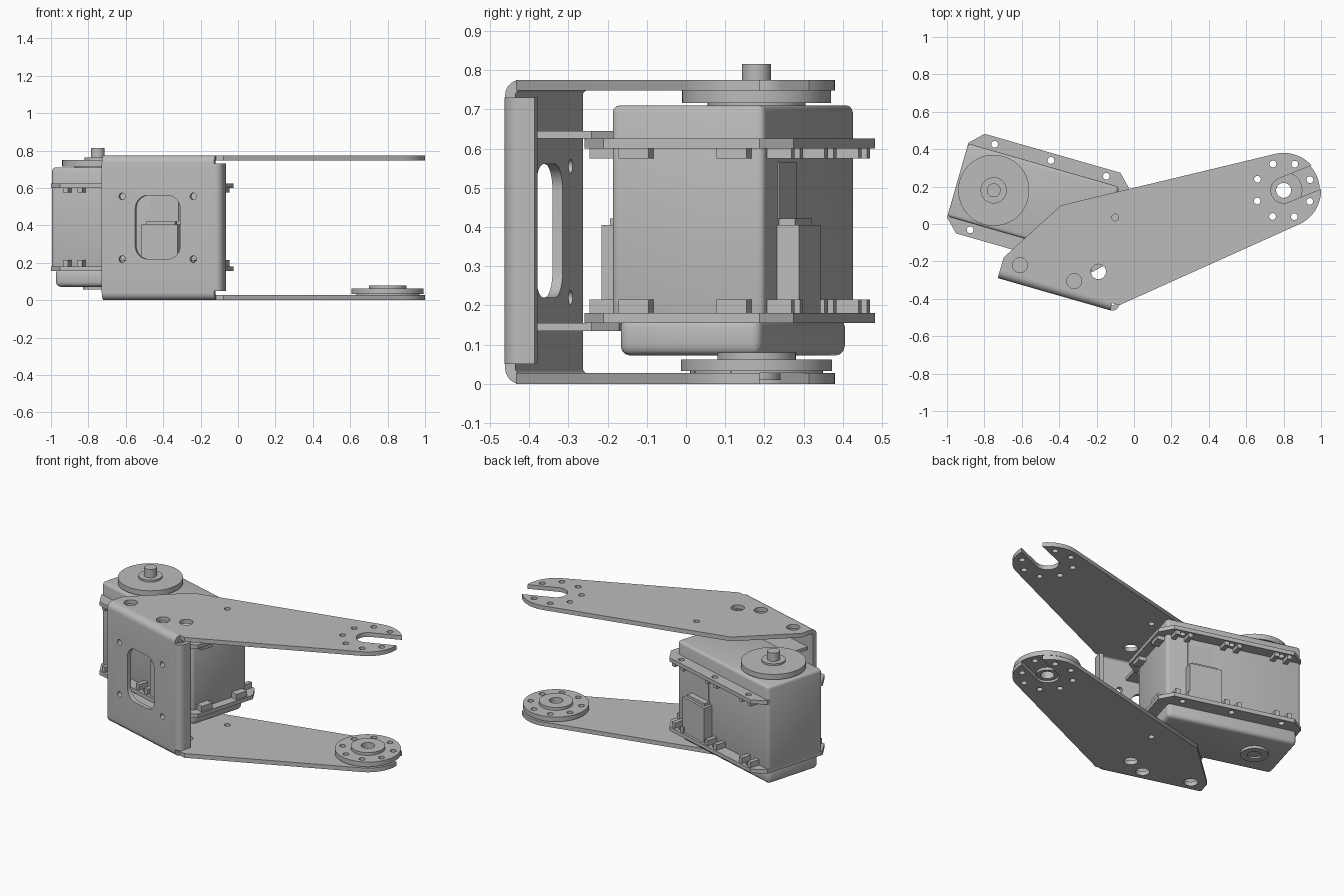
import bpy, bmesh
from math import radians, cos, sin, pi
from mathutils import Matrix

if "Cube" in bpy.data.objects:
    bpy.data.objects.remove(bpy.data.objects["Cube"])

# Everything is modelled in the motor's own frame: u along the case, v across it
AXIS = (-0.75, 0.18)
TILT = radians(-16)
FRAME = Matrix.Translation((*AXIS, 0)) @ Matrix.Rotation(TILT, 4, 'Z')

grey = bpy.data.materials.new("satin grey")
grey.use_nodes = True
COLOUR = (0.5, 0.5, 0.5, 1)
grey.diffuse_color = COLOUR
grey.node_tree.nodes["Principled BSDF"].inputs["Base Color"].default_value = COLOUR


def local(x, y):
    dx, dy = x - AXIS[0], y - AXIS[1]
    return (dx * cos(TILT) + dy * sin(TILT), dy * cos(TILT) - dx * sin(TILT))


def arc(c, r, a0, a1, n=8):
    return [(c[0] + r * cos(radians(a0 + (a1 - a0) * i / n)),
             c[1] + r * sin(radians(a0 + (a1 - a0) * i / n))) for i in range(n + 1)]


def circle(c, r, n=40):
    return arc(c, r, 0, 360, n)[:-1]


def rect(a0, a1, b0, b1):
    return [(a0, b0), (a1, b0), (a1, b1), (a0, b1)]


def round_rect(a0, a1, b0, b1, r):
    return (arc((a1 - r, b1 - r), r, 0, 90) + arc((a0 + r, b1 - r), r, 90, 180)
            + arc((a0 + r, b0 + r), r, 180, 270) + arc((a1 - r, b0 + r), r, 270, 360))


def chamfered(a0, a1, b0, b1, c):
    return [(a0 + c, b0), (a1 - c, b0), (a1, b0 + c), (a1, b1 - c),
            (a1 - c, b1), (a0 + c, b1), (a0, b1 - c), (a0, b0 + c)]


# An outline is extruded along z, u or v
PLACE = {'z': lambda p, q, d: (p, q, d),
         'u': lambda p, q, d: (d, p, q),
         'v': lambda p, q, d: (p, d, q)}


def mesh_of(prisms):
    bm = bmesh.new()
    for outline, d0, d1, axis in prisms:
        lo, hi = [[bm.verts.new(PLACE[axis](p, q, d)) for p, q in outline] for d in (d0, d1)]
        bm.faces.new(lo[::-1])
        bm.faces.new(hi)
        for i in range(len(lo)):
            j = (i + 1) % len(lo)
            bm.faces.new((lo[i], lo[j], hi[j], hi[i]))
    bmesh.ops.recalc_face_normals(bm, faces=bm.faces)
    me = bpy.data.meshes.new("part")
    bm.to_mesh(me)
    bm.free()
    return me


def part(name, prisms, cuts=(), bevel=0):
    ob = bpy.data.objects.new(name, mesh_of(prisms))
    bpy.context.collection.objects.link(ob)
    ob.matrix_world = FRAME
    if bevel:
        mod = ob.modifiers.new("soft edges", 'BEVEL')
        mod.width, mod.segments = bevel, 3
    if cuts:
        cutter = bpy.data.objects.new("cutter", mesh_of(cuts))
        bpy.context.collection.objects.link(cutter)
        cutter.matrix_world = FRAME
        cutter.hide_render = True
        mod = ob.modifiers.new("holes", 'BOOLEAN')
        mod.operation, mod.solver, mod.object = 'DIFFERENCE', 'EXACT', cutter
    bpy.context.view_layer.update()
    baked = bpy.data.meshes.new_from_object(ob.evaluated_get(bpy.context.evaluated_depsgraph_get()))
    ob.modifiers.clear()
    ob.data = baked
    if cuts:
        bpy.data.objects.remove(cutter)
    baked.materials.clear()
    baked.materials.append(grey)
    bpy.ops.object.select_all(action='DESELECT')
    ob.select_set(True)
    bpy.context.view_layer.objects.active = ob
    bpy.ops.object.shade_smooth_by_angle(angle=radians(35))
    return ob


# Bracket: two arms with slotted round ends
TOP, T = 0.775, 0.027
FRONT, BEND = -0.445, 0.04
LEFT, RIGHT = 0.15, 0.775
pivot = local(0.8, 0.18)
turn = -TILT * 180 / pi
tip = arc(pivot, 0.2, -63 + turn, 103 + turn, 32)
arm = [(LEFT, FRONT + BEND), (RIGHT + 0.04, FRONT + BEND)] + tip + [local(-0.39, 0.10), (LEFT, -0.33)]
slot_dir = 22 + turn
slot_out = (pivot[0] + 0.4 * cos(radians(slot_dir)), pivot[1] + 0.4 * sin(radians(slot_dir)))
slot = (arc(pivot, 0.068, slot_dir + 90, slot_dir + 270, 20)
        + arc(slot_out, 0.068, slot_dir - 90, slot_dir + 90, 4))
ring = [arc(pivot, 0.152, a, a, 1)[0] for a in [slot_dir + 45 * k for k in range(8)]]
big_holes = [local(-0.61, -0.22), local(-0.32, -0.305), local(-0.19, -0.255)]
for name, z0 in (("lower_arm", 0), ("upper_arm", TOP - T)):
    cuts = [(slot, z0 - 0.1, z0 + 0.1, 'z'), (circle(local(-0.10, 0.035), 0.018), z0 - 0.1, z0 + 0.1, 'z')]
    cuts += [(circle(h, 0.018, 20), z0 - 0.1, z0 + 0.1, 'z') for h in ring[1:]]
    cuts += [(circle(h, 0.04), z0 - 0.1, z0 + 0.1, 'z') for h in big_holes]
    part(name, [(arm, z0, z0 + T, 'z')], cuts)

# Bracket: front wall with bent edges, window and screw holes
BACK, IN = FRONT + BEND, BEND - T
wall = (arc((BACK, BEND), BEND, 270, 180) + arc((BACK, TOP - BEND), BEND, 180, 90)
        + arc((BACK, TOP - BEND), IN, 90, 180) + arc((BACK, BEND), IN, 180, 270))
window = round_rect(0.336, 0.586, 0.22, 0.56, 0.07)
cuts = [(window, -0.6, -0.3, 'v')]
cuts += [(circle((u, z), 0.018, 20), -0.6, -0.3, 'v') for u in (0.263, 0.659) for z in (0.22, 0.555)]
part("front_wall", [(wall, LEFT, RIGHT, 'u')], cuts)

# Bracket: folded side lip
lip = ([(RIGHT, FRONT)] + arc((RIGHT, BACK), BEND, 270, 360)
       + [(RIGHT + BEND, -0.355), (RIGHT + IN, -0.355)] + arc((RIGHT, BACK), IN, 360, 270))
part("side_lip", [(lip, 0.05, 0.73, 'z')])

# Bracket: tabs holding the motor flanges
for name, z0 in (("lower_tab", 0.135), ("upper_tab", 0.625)):
    tab = [(0.2, FRONT + T), (0.62, FRONT + T), (0.62, -0.26), (0.56, -0.205), (0.25, -0.205), (0.2, -0.26)]
    part(name, [(tab, z0, z0 + 0.02, 'z')],
         [(circle((u, -0.238), 0.016, 20), z0 - 0.1, z0 + 0.1, 'z') for u in (0.25, 0.56)])

# Motor case
part("motor_case", [(rect(-0.2, 0.64, -0.203, 0.203), 0.155, 0.71, 'z')], bevel=0.018)
part("motor_base", [(rect(-0.185, 0.625, -0.188, 0.188), 0.072, 0.17, 'z')], bevel=0.025)

# Mounting flanges with screw holes and small ribs around them
SCREWS = (-0.063, 0.25, 0.558)
for name, z0, r0, r1 in (("lower_flange", 0.155, 0.18, 0.215), ("upper_flange", 0.6, 0.575, 0.6)):
    cuts = [(circle((u, s * 0.238), 0.018, 20), z0 - 0.1, z0 + 0.1, 'z') for u in SCREWS for s in (-1, 1)]
    part(name, [(chamfered(-0.2, 0.695, -0.277, 0.277, 0.07), z0, z0 + 0.025, 'z')], cuts)
    ribs = []
    for s in (-1, 1):
        va, vb = sorted((s * 0.2, s * 0.268))
        for u in SCREWS:
            for d in (-0.04, 0.04):
                ribs.append((rect(u + d - 0.014, u + d + 0.014, va, vb), r0, r1, 'z'))
        va, vb = sorted((s * 0.09, s * 0.17))
        ribs.append((rect(0.63, 0.685, va, vb), r0, r1, 'z'))
    part(name + "_ribs", ribs)

# Cable sockets with a shallow cover strip above, on both long sides
for name, s in (("back", 1), ("front", -1)):
    part(name + "_socket", [(rect(0.32, 0.52, *sorted((s * 0.2, s * 0.262))), 0.18, 0.405, 'z'),
                            (rect(0.34, 0.5, *sorted((s * 0.2, s * 0.245))), 0.4, 0.422, 'z')])
    part(name + "_strip", [(rect(0.35, 0.51, *sorted((s * 0.2, s * 0.207))), 0.42, 0.565, 'z')])

# Output horn on top and bearing stub below
part("horn_neck", [(circle((0, 0), 0.125, 48), 0.7, 0.72, 'z')])
part("horn_disc", [(circle((0, 0), 0.19, 64), 0.716, 0.75, 'z')])
part("horn_collar", [(circle((0, 0), 0.07), 0.75, 0.762, 'z')])
part("horn_pin", [(circle((0, 0), 0.037, 32), 0.75, 0.815, 'z')])
part("bearing_stub", [(circle((0, 0), 0.08), 0.056, 0.08, 'z')],
     [(circle((0, 0), 0.04), 0.0, 0.066, 'z')])

# Idler disc on the lower arm
drill = (circle(pivot, 0.04), -0.1, 0.2, 'z')
part("idler_disc", [(circle(pivot, 0.193, 64), 0.032, 0.062, 'z')],
     [drill] + [(circle(h, 0.018, 20), -0.1, 0.2, 'z') for h in ring])
part("idler_spacer", [(circle(pivot, 0.17, 48), T, 0.032, 'z')],
     [drill] + [(circle(h, 0.018, 20), -0.1, 0.2, 'z') for h in ring])
part("idler_hub", [(circle(pivot, 0.1, 48), 0.062, 0.08, 'z')], [drill, (circle(pivot, 0.062), 0.07, 0.2, 'z')])
part("idler_sleeve", [(circle(pivot, 0.062), 0.01, 0.07, 'z')], [drill])
